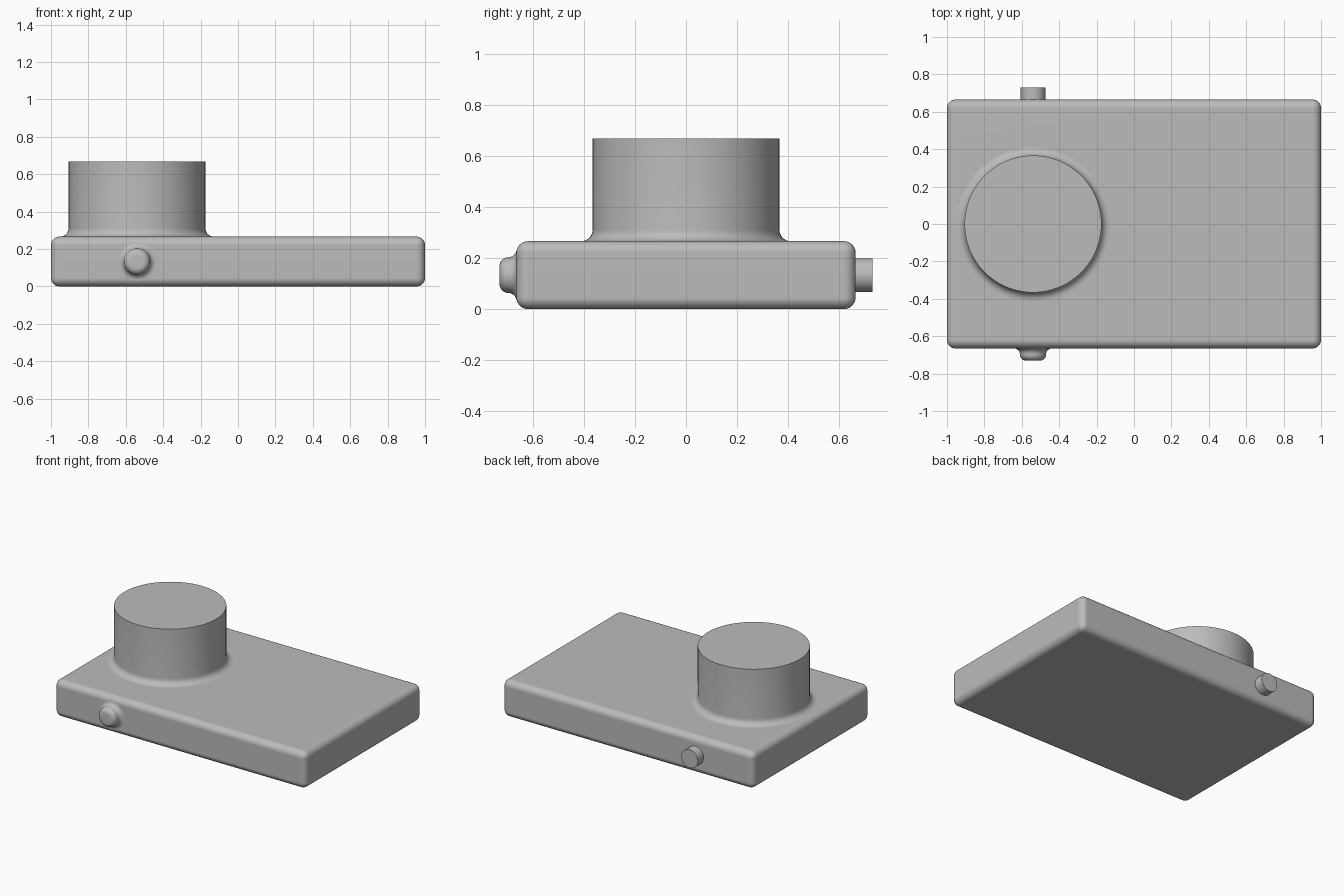
import bpy
import bmesh
from math import cos, sin, pi, radians
from mathutils import Matrix, Vector

if "Cube" in bpy.data.objects:
    bpy.data.objects.remove(bpy.data.objects["Cube"], do_unlink=True)

LENGTH, WIDTH, HEIGHT = 2.0, 1.33, 0.266
AXIS_X = -0.54  # drum, knob and pin share this position

grey = bpy.data.materials.new("plain grey")
grey.use_nodes = True
color = (0.5, 0.5, 0.5, 1)
grey.diffuse_color = color
grey.node_tree.nodes["Principled BSDF"].inputs["Base Color"].default_value = color


def finish(name, bm, matrix=Matrix()):
    bmesh.ops.recalc_face_normals(bm, faces=bm.faces)
    mesh = bpy.data.meshes.new(name)
    bm.to_mesh(mesh)
    bm.free()
    mesh.materials.append(grey)
    obj = bpy.data.objects.new(name, mesh)
    obj.matrix_world = matrix
    bpy.context.collection.objects.link(obj)
    bpy.ops.object.select_all(action='DESELECT')
    obj.select_set(True)
    bpy.context.view_layer.objects.active = obj
    bpy.ops.object.shade_smooth_by_angle(angle=radians(35))
    return obj


def arc(r, z, radius, start, end, steps=8):
    """Profile points (r, z) on an arc, angles in degrees."""
    angles = [radians(start + (end - start) * i / steps) for i in range(steps + 1)]
    return [(r + radius * cos(a), z + radius * sin(a)) for a in angles]


def lathe(name, profile, matrix, steps=96):
    """Revolve an (r, z) profile about the local z axis."""
    bm = bmesh.new()
    verts = [bm.verts.new((r, 0, z)) for r, z in profile]
    edges = [bm.edges.new(pair) for pair in zip(verts, verts[1:])]
    bmesh.ops.spin(bm, geom=verts + edges, cent=(0, 0, 0), axis=(0, 0, 1),
                   angle=2 * pi, steps=steps)
    bmesh.ops.remove_doubles(bm, verts=bm.verts, dist=0.0001)
    return finish(name, bm, matrix)


# Rounded base slab
bm = bmesh.new()
bmesh.ops.create_cube(bm, size=1)
bmesh.ops.scale(bm, vec=Vector((LENGTH, WIDTH, HEIGHT)), verts=bm.verts)
bmesh.ops.bevel(bm, geom=bm.edges[:], offset=0.045, offset_type='OFFSET',
                segments=8, profile=0.5, affect='EDGES')
slab = finish("base_slab", bm, Matrix.Translation((0, 0, HEIGHT / 2)))
weighted = slab.modifiers.new("flat_panels", 'WEIGHTED_NORMAL')
weighted.keep_sharp = True

# Tall drum with a filleted foot
R, F, TALL = 0.366, 0.045, 0.402
lathe("drum", arc(R + F, F, F, 270, 180) + [(R, TALL), (0, TALL)],
      Matrix.Translation((AXIS_X, 0, HEIGHT)))

# Domed front knob with a flared foot
R, F, D, OUT = 0.07, 0.032, 0.034, 0.066
knob = arc(R + F, F, F, 270, 180) + arc(R - D, OUT - D, D, 0, 90) + [(0, OUT)]
lathe("front_knob", knob,
      Matrix.Translation((AXIS_X, -WIDTH / 2, HEIGHT / 2)) @ Matrix.Rotation(pi / 2, 4, 'X'), 48)

# Plain rear pin, slightly embedded in the slab
R = 0.066
lathe("rear_pin", [(R, -0.02), (R, OUT), (0, OUT)],
      Matrix.Translation((AXIS_X, WIDTH / 2, HEIGHT / 2)) @ Matrix.Rotation(-pi / 2, 4, 'X'), 48)
